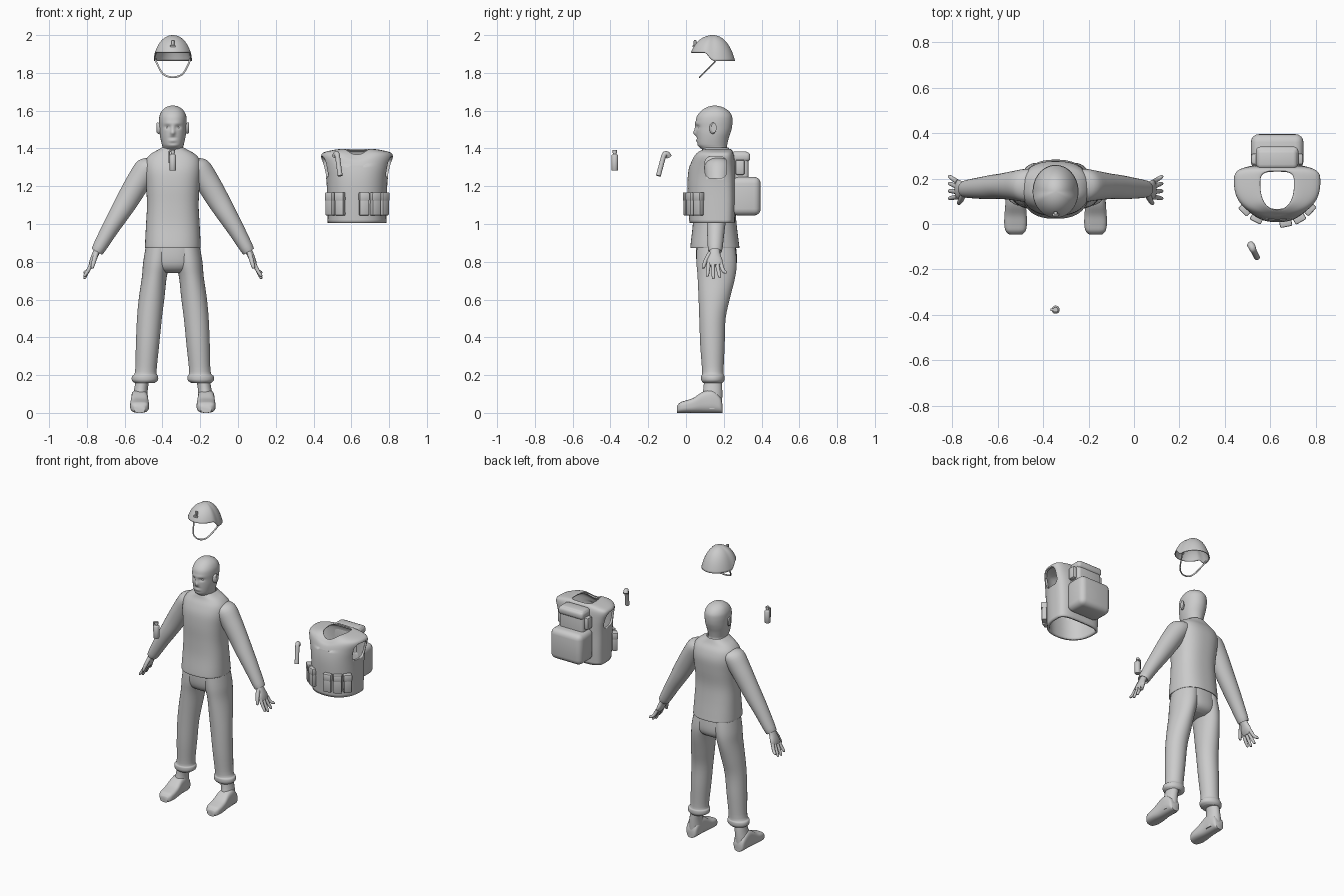
import bpy, bmesh, math
from mathutils import Vector, Matrix

MX = -0.345   # figure centre line
VX = 0.63     # vest centre line


def finish(name, bm, angle=40):
    bmesh.ops.recalc_face_normals(bm, faces=bm.faces)
    me = bpy.data.meshes.new(name)
    bm.to_mesh(me)
    bm.free()
    ob = bpy.data.objects.new(name, me)
    bpy.context.collection.objects.link(ob)
    bpy.ops.object.select_all(action='DESELECT')
    ob.select_set(True)
    bpy.context.view_layer.objects.active = ob
    bpy.ops.object.shade_smooth_by_angle(angle=math.radians(angle))
    return ob


def spline(r, k):
    """Catmull-Rom through tuples, k steps per span."""
    if k == 1:
        return r
    out = []
    for i in range(len(r) - 1):
        a, b, c, d = r[max(i - 1, 0)], r[i], r[i + 1], r[min(i + 2, len(r) - 1)]
        for j in range(k):
            t = j / k
            out.append(tuple(.5 * (2 * q + (s - p) * t + (2 * p - 5 * q + 4 * s - w) * t * t
                                   + (3 * q - p - 3 * s + w) * t ** 3) for p, q, s, w in zip(a, b, c, d)))
    return out + [r[-1]]


def loft(name, rings, ref=(1, 0, 0), axis=None, e=(2, 2), m=.5, n=32, k=4, caps=(1, 1), edit=None, angle=40):
    """Skin rings (x, y, z, ru, rv); e = exponents front/back, m = position of widest line."""
    rings = spline(rings, k)
    c = [Vector(r[:3]) for r in rings]
    bm, loops = bmesh.new(), []
    for i, r in enumerate(rings):
        t = Vector(axis) if axis else (c[min(i + 1, len(c) - 1)] - c[max(i - 1, 0)]).normalized()
        u = Vector(ref)
        u = (u - t * u.dot(t)).normalized()
        v = t.cross(u)
        ru, rv = max(r[3], .001), max(r[4], .001)
        d = (m - .5) * 2 * rv
        loop = []
        for j in range(n):
            a = 2 * math.pi * (j + .5) / n
            ca, sa = math.cos(a), math.sin(a)
            p = 2 / e[0 if sa < 0 else 1]
            x = math.copysign(abs(ca) ** p, ca)
            y = math.copysign(abs(sa) ** p, sa)
            loop.append(bm.verts.new(c[i] + u * ru * x + v * (d + (rv - d if y > 0 else rv + d) * y)))
        loops.append(loop)
    for a, b in zip(loops, loops[1:]):
        for j in range(n):
            bm.faces.new((a[j], a[(j + 1) % n], b[(j + 1) % n], b[j]))
    if caps[0]:
        bm.faces.new(loops[0])
    if caps[1]:
        bm.faces.new(loops[-1])
    if edit:
        for v in bm.verts:
            edit(v.co)
    return finish(name, bm, angle)


def upright(cx, rows):
    """Rows (z, y front, y back, half width) to rings."""
    return [(cx, (f + b) / 2, z, w, (b - f) / 2) for z, f, b, w in rows]


def box(name, centre, size, bevel=.006, rot=0, seg=2):
    bm = bmesh.new()
    bmesh.ops.create_cube(bm, size=1, matrix=Matrix.Diagonal((*size, 1)))
    bmesh.ops.bevel(bm, geom=bm.edges[:], offset=bevel, segments=seg, affect='EDGES', profile=.5)
    bm.transform(Matrix.Translation(centre) @ Matrix.Rotation(rot, 4, 'Z'))
    return finish(name, bm)


def apply_mods(ob):
    bpy.context.view_layer.objects.active = ob
    for md in list(ob.modifiers):
        bpy.ops.object.modifier_apply(modifier=md.name)


def shell(ob, t):
    md = ob.modifiers.new('shell', 'SOLIDIFY')
    md.thickness, md.offset = t, -1


Z = (0, 0, 1)


# Head with sculpted face
def face(p):
    if p.y > .13:
        return
    x, z = p.x - MX, p.z
    g = lambda cx, cz, sx, sz: math.exp(-((abs(x) - cx) / sx) ** 2 - ((z - cz) / sz) ** 2)
    p.y -= .016 * g(0, 1.482, .011, .013) + .009 * g(0, 1.505, .008, .02) + .004 * g(.02, 1.533, .025, .009)
    p.y += .009 * g(.029, 1.513, .014, .009) + .004 * g(0, 1.455, .02, .006) + .004 * g(0, 1.427, .02, .006)
    p.y -= .004 * g(0, 1.442, .018, .008)


loft('head', upright(MX, [
    (1.35, .09, .225, .062), (1.39, .088, .218, .057), (1.405, .072, .216, .054), (1.42, .06, .218, .058),
    (1.45, .056, .225, .065), (1.48, .054, .235, .07), (1.51, .053, .243, .072), (1.545, .052, .246, .0735),
    (1.575, .06, .242, .07), (1.602, .084, .222, .056), (1.62, .115, .19, .033), (1.627, .145, .16, .008)]),
    axis=Z, e=(2.2, 2), m=.55, n=72, k=5, edit=face, angle=60)
for s in (-1, 1):
    loft('ear', [(MX + s * .066, .135, 1.505, .012, .024), (MX + s * .077, .142, 1.507, .017, .03),
                 (MX + s * .086, .148, 1.51, .014, .026)], ref=(0, 1, 0), axis=(1, 0, 0), n=20)
    bm = bmesh.new()
    bmesh.ops.create_uvsphere(bm, u_segments=16, v_segments=10, radius=.010,
                              matrix=Matrix.Translation((MX + s * .029, .076, 1.513)))
    finish('eye', bm)

# Sweater body
loft('sweater', upright(MX, [
    (.885, .04, .265, .13), (.872, .025, .282, .146), (.9, .025, .28, .147), (1.0, .036, .268, .142),
    (1.1, .038, .262, .137), (1.2, .036, .272, .142), (1.28, .042, .276, .15), (1.335, .06, .262, .145),
    (1.37, .078, .24, .118), (1.392, .085, .23, .08), (1.405, .09, .225, .058)]),
    axis=Z, e=(2.5, 2.5), n=48, caps=(0, 0), angle=60)

# Trouser seat
loft('trouser_seat', upright(MX, [
    (.98, .06, .25, .125), (.88, .052, .265, .138), (.80, .056, .27, .138), (.76, .075, .255, .12),
    (.74, .11, .22, .08)]), axis=Z, e=(2.3, 2.3), n=40)

for s in (-1, 1):
    X = lambda d: MX + s * d
    # Trouser leg with gathered cuff
    loft('trouser_leg', [
        (X(.072), .158, .90, .068, .1), (X(.085), .162, .8, .072, .107), (X(.098), .161, .72, .066, .1),
        (X(.112), .15, .61, .068, .084), (X(.124), .14, .5, .066, .07), (X(.134), .14, .36, .062, .065),
        (X(.143), .142, .22, .057, .057), (X(.147), .142, .195, .069, .062), (X(.148), .142, .172, .069, .061),
        (X(.15), .142, .158, .052, .05)], axis=Z)
    # Boot ankle and foot
    loft('boot_ankle', [(X(.155), .142, .2, .037, .046), (X(.168), .142, .13, .036, .05),
                        (X(.174), .136, .07, .042, .056), (X(.174), .136, .02, .042, .054)], axis=Z)
    loft('boot_foot', [(X(.176), y, h / 2, w, h / 2) for y, h, w in (
        (.192, .05, .026), (.18, .085, .038), (.14, .12, .044), (.09, .112, .045), (.04, .08, .049),
        (0, .066, .05), (-.03, .056, .044), (-.047, .038, .028))], axis=(0, 1, 0), e=(3.5, 2.6))
    # Sleeve
    loft('sleeve', [(X(.07), .17, 1.325, .06, .055), (X(.125), .17, 1.302, .072, .068),
                    (X(.178), .169, 1.23, .065, .065), (X(.238), .166, 1.13, .056, .06),
                    (X(.285), .162, 1.052, .053, .053), (X(.335), .158, .97, .047, .045),
                    (X(.398), .154, .86, .037, .034), (X(.396), .154, .864, .026, .024)],
         ref=(0, 1, 0), axis=(s * .5, 0, -.866))
    # Hand
    loft('palm', [(X(.392), .153, .875, .025, .02), (X(.41), .152, .84, .03, .018),
                  (X(.424), .152, .805, .042, .017), (X(.434), .153, .78, .038, .012)], ref=(0, 1, 0), n=20)
    for y0, y1, z1 in ((.12, .113, .722), (.142, .145, .71), (.164, .178, .716), (.184, .208, .738)):
        loft('finger', [(X(.43), y0, .792, .0115, .011), (X(.448), (y0 + y1) / 2, .755, .010, .010),
                        (X(.466), y1, z1 + .006, .008, .008), (X(.468), y1, z1, .004, .004)],
             ref=(0, 1, 0), n=12, k=3)
    loft('thumb', [(X(.405), .13, .848, .014, .014), (X(.416), .106, .81, .011, .012),
                   (X(.426), .092, .772, .009, .009), (X(.427), .091, .766, .004, .004)], ref=(0, 1, 0), n=12, k=3)


# Helmet shell: brim lifts at the front, drops over the ears and nape
def brim(p):
    r = max(math.hypot(p.x - MX, p.y - .143), 1e-5)
    t = min(max(((p.y - .143) / r + .45) / .5, 0), 1)
    zb = 1.908 - .044 * t * t * (3 - 2 * t)
    p.z = zb + (2.0 - zb) * p.z


dome = []
for i in range(19):
    t = i / 18
    r = max(math.sin(t * math.pi / 2) * (.88 + .12 * t ** 4), .01)
    dome.append((MX, .143, math.cos(t * math.pi / 2), .101 * r, .117 * r))
helmet = loft('helmet', dome, axis=Z, n=56, k=1, caps=(1, 0), edit=brim, angle=50)
shell(helmet, .006)
apply_mods(helmet)
box('helmet_bracket', (MX, .048, 1.955), (.016, .014, .036), .003)
box('helmet_bracket_foot', (MX, .041, 1.942), (.028, .012, .009), .002)
# Chin strap
loft('chin_strap', [(MX + x, y, z, .004, .005) for x, y, z in (
    (-.092, .165, 1.875), (-.082, .14, 1.845), (-.05, .088, 1.793), (0, .072, 1.777),
    (.05, .088, 1.793), (.082, .14, 1.845), (.092, .165, 1.875))], ref=(0, 1, 0), n=8, k=5)


# Vest shell with scooped neck and arm holes
def scoop(p):
    if p.z > 1.32:
        p.z -= .032 * math.exp(-((p.x - VX) / .07) ** 2 - ((p.y - .05) / .035) ** 2)


vest = loft('vest', upright(VX, [
    (1.005, .018, .258, .155), (1.1, .012, .262, .157), (1.2, .008, .262, .16), (1.26, .01, .262, .166),
    (1.31, .018, .26, .178), (1.355, .03, .256, .19), (1.378, .042, .25, .178), (1.392, .052, .242, .125),
    (1.397, .06, .234, .08), (1.39, .064, .23, .074)]),
    axis=Z, e=(2.3, 3.6), m=.68, n=72, caps=(0, 0), edit=scoop, angle=50)
shell(vest, .014)
cutter = box('arm_hole_cutter', (VX, .158, 1.3), (.6, .115, .115), .034, seg=5)
cutter.hide_render = True
md = vest.modifiers.new('arm_holes', 'BOOLEAN')
md.operation, md.object, md.solver = 'DIFFERENCE', cutter, 'EXACT'
apply_mods(vest)
bpy.data.objects.remove(cutter)

# Magazine pouches with flaps
for x, y in ((.49, .064), (.541, .026), (.667, .006), (.727, .026), (.772, .066)):
    a = math.atan2(y - .2, (x - VX)) + math.pi / 2
    box('pouch', (x, y, 1.105), (.05, .032, .12), .006, a)
    box('pouch_flap', (x, y, 1.145), (.054, .038, .045), .006, a)

# Backpack
box('pack_lower', (VX, .318, 1.147), (.232, .155, .205), .036, seg=4)
box('pack_upper', (VX, .287, 1.27), (.18, .09, .23), .02, seg=3)
box('pack_flap', (VX, .294, 1.355), (.186, .092, .05), .018, seg=3)
for s in (-1, 1):
    box('pack_side_pouch', (VX + s * .095, .286, 1.3), (.04, .05, .08), .01)

# Angled flashlight
loft('flashlight', [(.541, -.146, 1.255, .013, .013), (.536, -.137, 1.29, .013, .013),
                    (.53, -.125, 1.335, .013, .013), (.526, -.117, 1.362, .0135, .0135),
                    (.522, -.108, 1.371, .015, .015), (.517, -.097, 1.366, .016, .016),
                    (.513, -.091, 1.356, .016, .016)], n=20)

# Smoke canister with fuse and lever
loft('canister', [(MX, -.377, z, r, r) for z, r in (
    (1.283, .016), (1.286, .018), (1.362, .018), (1.366, .015), (1.37, .009), (1.376, .009),
    (1.377, .011), (1.391, .011))], axis=Z, n=24, k=1)
box('canister_lever', (MX - .019, -.377, 1.352), (.006, .011, .06), .002)
box('canister_lever_top', (MX - .01, -.377, 1.384), (.024, .011, .008), .002)
